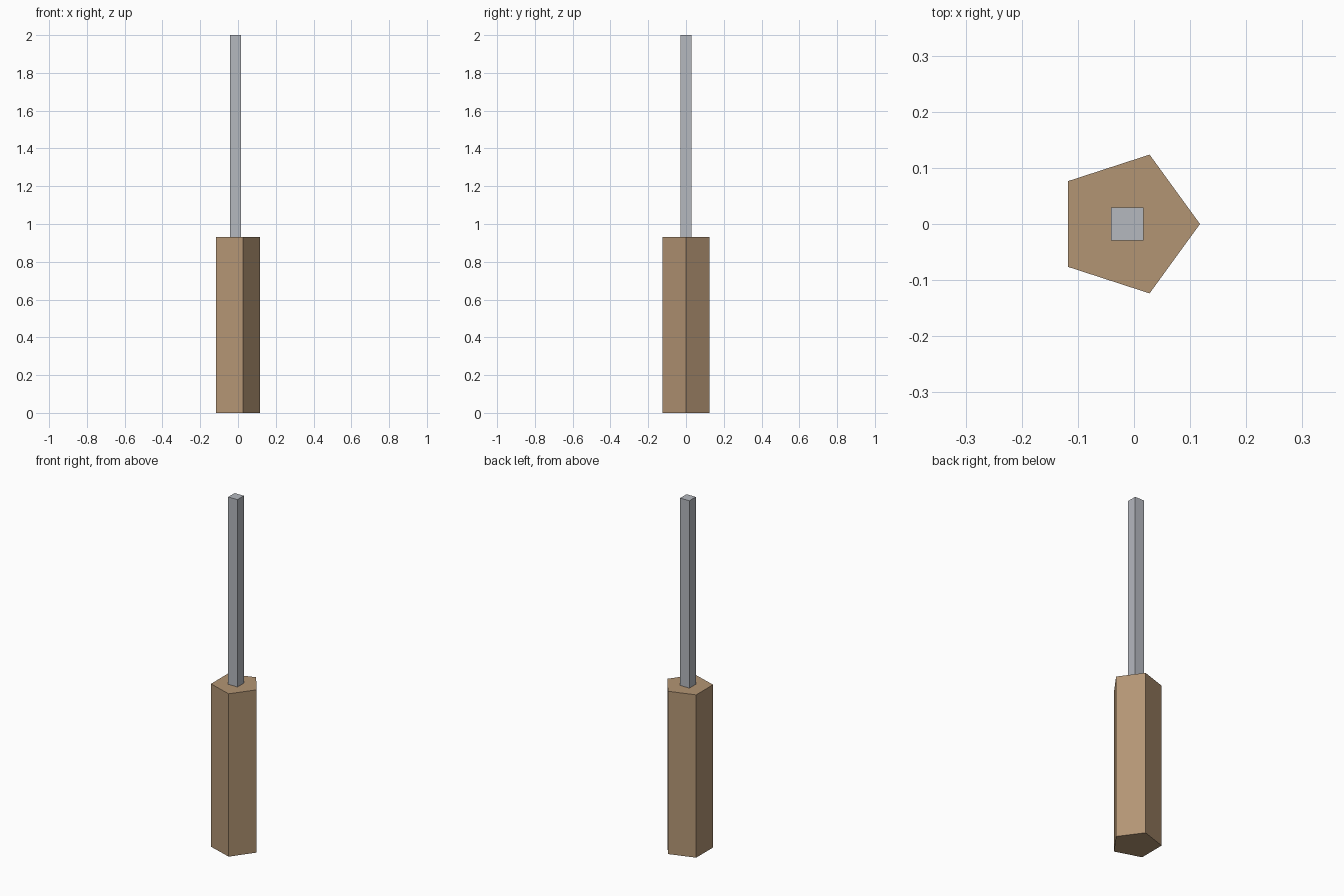
import bpy
from math import sqrt

cube = bpy.data.objects.get("Cube")
if cube:
    bpy.data.objects.remove(cube, do_unlink=True)

AXIS_X = -0.0124  # shared axis of both parts


def material(name, color):
    mat = bpy.data.materials.new(name)
    mat.use_nodes = True
    mat.diffuse_color = color
    mat.node_tree.nodes["Principled BSDF"].inputs["Base Color"].default_value = color
    return mat


def prism(name, sides, radius, bottom, top, turn, mat):
    """Upright flat-faced prism; one corner points along +x before turning."""
    bpy.ops.mesh.primitive_cylinder_add(
        vertices=sides, radius=radius, depth=top - bottom,
        location=(AXIS_X, 0, (bottom + top) / 2), rotation=(0, 0, turn))
    obj = bpy.context.object
    obj.name = name
    bpy.ops.object.transform_apply(location=False, rotation=True, scale=False)
    obj.data.materials.append(mat)
    return obj


QUARTER = 1.570796
wood = material("tan wood", (0.45, 0.30, 0.175, 1))
steel = material("grey steel", (0.46, 0.48, 0.52, 1))

# Five-sided handle with a corner towards the left
prism("handle", 5, 0.13, 0, 0.93, -QUARTER, wood)

# Square shaft, faces aligned to the axes
prism("shaft", 4, 0.029 * sqrt(2), 0.93, 2, QUARTER / 2, steel)
